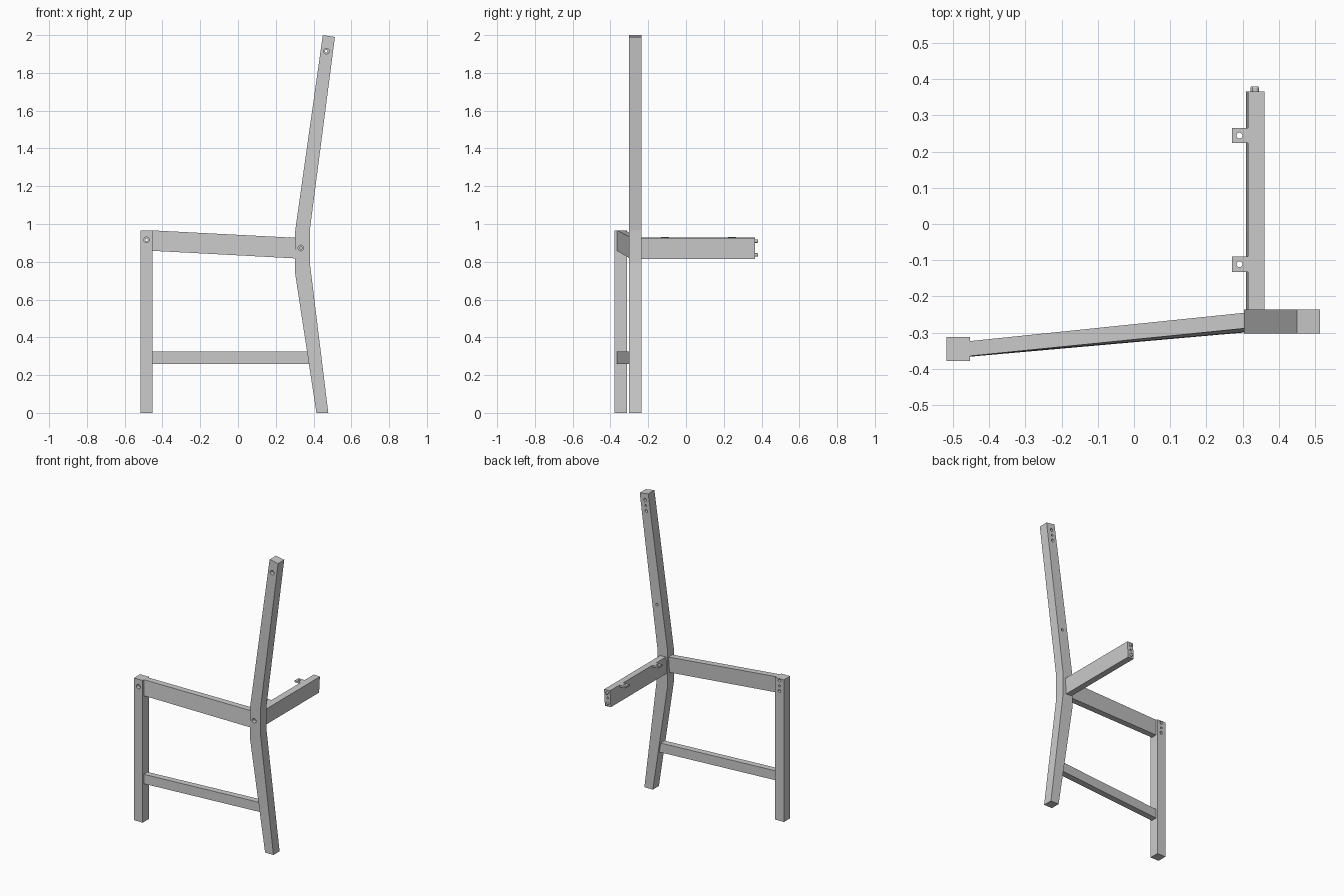
import bpy
import bmesh
from mathutils import Vector, Matrix

cube = bpy.data.objects.get("Cube")
if cube:
    bpy.data.objects.remove(cube, do_unlink=True)


def make_object(name, bm):
    bmesh.ops.recalc_face_normals(bm, faces=bm.faces)
    mesh = bpy.data.meshes.new(name)
    bm.to_mesh(mesh)
    bm.free()
    obj = bpy.data.objects.new(name, mesh)
    bpy.context.collection.objects.link(obj)
    return obj


def loft(name, ring_a, ring_b):
    """Solid between two matching 3D outlines."""
    bm = bmesh.new()
    a = [bm.verts.new(p) for p in ring_a]
    b = [bm.verts.new(p) for p in ring_b]
    bm.faces.new(a)
    bm.faces.new(b[::-1])
    for i in range(len(a)):
        j = (i + 1) % len(a)
        bm.faces.new((a[i], b[i], b[j], a[j]))
    return make_object(name, bm)


def prism(name, profile, y0, y1):
    """Extrude an XZ outline along y."""
    return loft(name, [(x, y0, z) for x, z in profile],
                [(x, y1, z) for x, z in profile])


def rod(name, start, end, radius, tip=None):
    start, end = Vector(start), Vector(end)
    axis = end - start
    bm = bmesh.new()
    turn = axis.to_track_quat('Z', 'Y').to_matrix().to_4x4()
    bmesh.ops.create_cone(bm, cap_ends=True, segments=20, radius1=radius,
                          radius2=tip or radius, depth=axis.length,
                          matrix=Matrix.Translation((start + end) / 2) @ turn)
    return make_object(name, bm)


def drill(obj, start, end, radius):
    cutter = rod("hole_cutter", start, end, radius)
    cutter.hide_render = True
    mod = obj.modifiers.new("hole", 'BOOLEAN')
    mod.operation = 'DIFFERENCE'
    mod.solver = 'EXACT'
    mod.object = cutter
    bpy.context.view_layer.objects.active = obj
    bpy.ops.object.modifier_apply(modifier=mod.name)
    bpy.data.objects.remove(cutter, do_unlink=True)


def bolt_hole(obj, x, z, y0, y1):
    """Through hole, counterbored on the front."""
    drill(obj, (x, y0 - 0.02, z), (x, y1 + 0.02, z), 0.007)
    drill(obj, (x, y0 - 0.02, z), (x, y0 + 0.025, z), 0.015)


def dowel_holes(obj, x, z, y, lean=0):
    for side in (-1, 1):
        px, pz = x + side * lean, z + side * 0.036
        drill(obj, (px, y - 0.025, pz), (px, y + 0.02, pz), 0.01)


# Front leg
F0, F1 = -0.378, -0.312
front_leg = prism("front_leg", [(-0.517, 0), (-0.452, 0), (-0.452, 0.966),
                                (-0.517, 0.966)], F0, F1)
bolt_hole(front_leg, -0.484, 0.916, F0, F1)
dowel_holes(front_leg, -0.484, 0.916, F1)

# Bent rear leg and backrest post
B0, B1 = -0.302, -0.236
rear_leg = prism("rear_leg", [(0.415, 0), (0.478, 0), (0.38, 0.796), (0.38, 0.966),
                              (0.513, 1.99), (0.449, 2.0), (0.303, 0.966),
                              (0.303, 0.735)], B0, B1)
bolt_hole(rear_leg, 0.468, 1.915, B0, B1)
dowel_holes(rear_leg, 0.468, 1.915, B1, 0.005)
bolt_hole(rear_leg, 0.333, 0.873, B0, B1)
drill(rear_leg, (0.384, B1 - 0.025, 1.265), (0.384, B1 + 0.02, 1.265), 0.009)

# Side seat rail, sloping down and inwards
loft("side_seat_rail",
     [(-0.452, -0.366, 0.858), (-0.452, -0.325, 0.858),
      (-0.452, -0.323, 0.966), (-0.452, -0.364, 0.966)],
     [(0.304, -0.298, 0.818), (0.304, -0.256, 0.818),
      (0.304, -0.245, 0.927), (0.304, -0.288, 0.927)])

# Lower stretcher
loft("side_stretcher",
     [(-0.452, -0.366, 0.26), (-0.452, -0.325, 0.26),
      (-0.452, -0.325, 0.324), (-0.452, -0.366, 0.324)],
     [(0.376, -0.293, 0.26), (0.376, -0.25, 0.26),
      (0.366, -0.25, 0.324), (0.366, -0.293, 0.324)])

# Cross rail, tilted square to the seat slope
R1 = 0.365
cross_rail = prism("cross_seat_rail", [(0.309, 0.818), (0.354, 0.8155),
                                       (0.36, 0.9255), (0.315, 0.928)], B1, R1)
drill(cross_rail, (0.333, R1 - 0.06, 0.873), (0.333, R1 + 0.02, 0.873), 0.007)
drill(cross_rail, (0.333, B1 - 0.02, 0.873), (0.333, B1 + 0.06, 0.873), 0.007)
for label, side in (("lower", -1), ("upper", 1)):
    x, z = 0.333 + side * 0.002, 0.873 + side * 0.036
    rod(label + "_dowel", (x, R1 - 0.01, z), (x, R1 + 0.01, z), 0.01)
    rod(label + "_dowel_tip", (x, R1 + 0.01, z), (x, R1 + 0.015, z), 0.01, 0.008)

# Seat fixing tabs with screw holes
for label, y in (("near", -0.111), ("far", 0.244)):
    tab = prism(label + "_seat_tab", [(0.27, 0.918), (0.316, 0.9155),
                                      (0.316, 0.9275), (0.27, 0.93)],
                y - 0.021, y + 0.021)
    drill(tab, (0.291, y, 0.89), (0.291, y, 0.95), 0.008)
